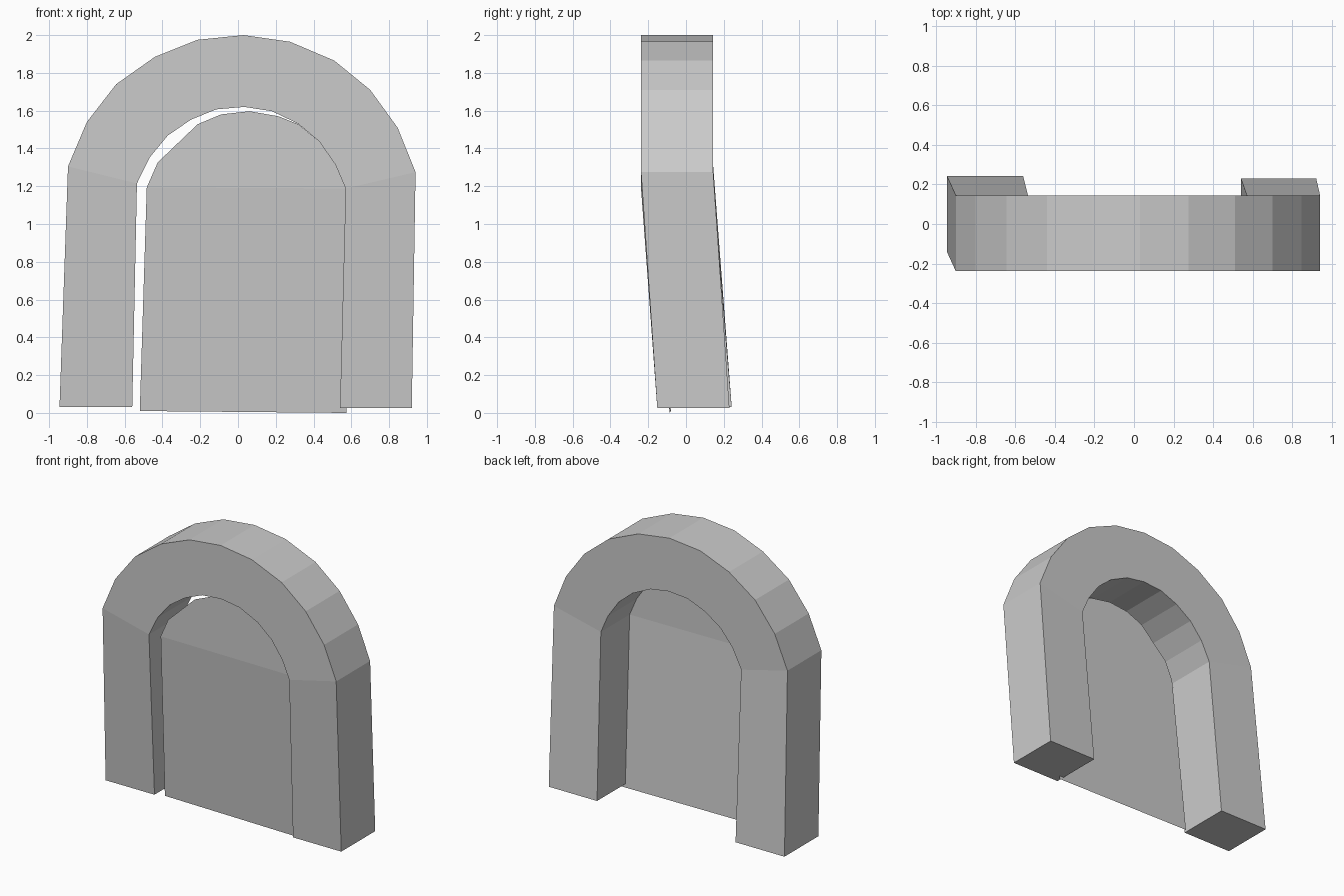
import bpy

if "Cube" in bpy.data.objects:
    bpy.data.objects.remove(bpy.data.objects["Cube"])


def add_mesh(name, verts, faces):
    mesh = bpy.data.meshes.new(name)
    mesh.from_pydata(verts, [], faces)
    mesh.update()
    obj = bpy.data.objects.new(name, mesh)
    bpy.context.collection.objects.link(obj)
    return obj


# Arch frame: outer and inner outlines (x, z), left foot over the crown to right foot
outer = [(-.945, .03), (-.90, 1.305), (-.80, 1.54), (-.645, 1.74), (-.44, 1.885),
         (-.215, 1.975), (.03, 2.0), (.275, 1.965), (.51, 1.865), (.70, 1.71),
         (.845, 1.51), (.94, 1.275), (.92, .025)]
inner = [(-.56, .03), (-.535, 1.215), (-.467, 1.353), (-.372, 1.468), (-.25, 1.552),
         (-.115, 1.607), (.034, 1.62), (.18, 1.597), (.32, 1.53), (.43, 1.437),
         (.515, 1.315), (.57, 1.188), (.54, .025)]
front_y, depth = -.238, .382
n = len(outer)

# One four-cornered section per outline point; the feet swing towards the back
verts = []
for i, (o, p) in enumerate(zip(outer, inner)):
    y = {0: -.14, n - 1: -.152}.get(i, front_y)
    verts += [(o[0], y, o[1]), (p[0], y, p[1]),
              (p[0], y + depth, p[1]), (o[0], y + depth, o[1])]
faces = [(0, 3, 2, 1), tuple(4 * (n - 1) + k for k in range(4))]
for i in range(n - 1):
    a, b = 4 * i, 4 * i + 4
    for k in range(4):
        m = (k + 1) % 4
        faces.append((a + k, a + m, b + m, b + k))
add_mesh("arch_frame", verts, faces)

# Thin panel filling the opening: upright top, lower half leaning like the legs
top = [(-.483, 1.194), (-.425, 1.326), (-.214, 1.528), (-.09, 1.58), (.06, 1.597),
       (.215, 1.57), (.32, 1.528), (.43, 1.437), (.515, 1.315), (.57, 1.188)]
panel = [(x, -.18, z) for x, z in top]
panel += [(.575, -.087, .0), (-.52, -.08, .01)]
t = len(top)
add_mesh("opening_panel", panel, [tuple(reversed(range(t))), (0, t + 1, t, t - 1)])
